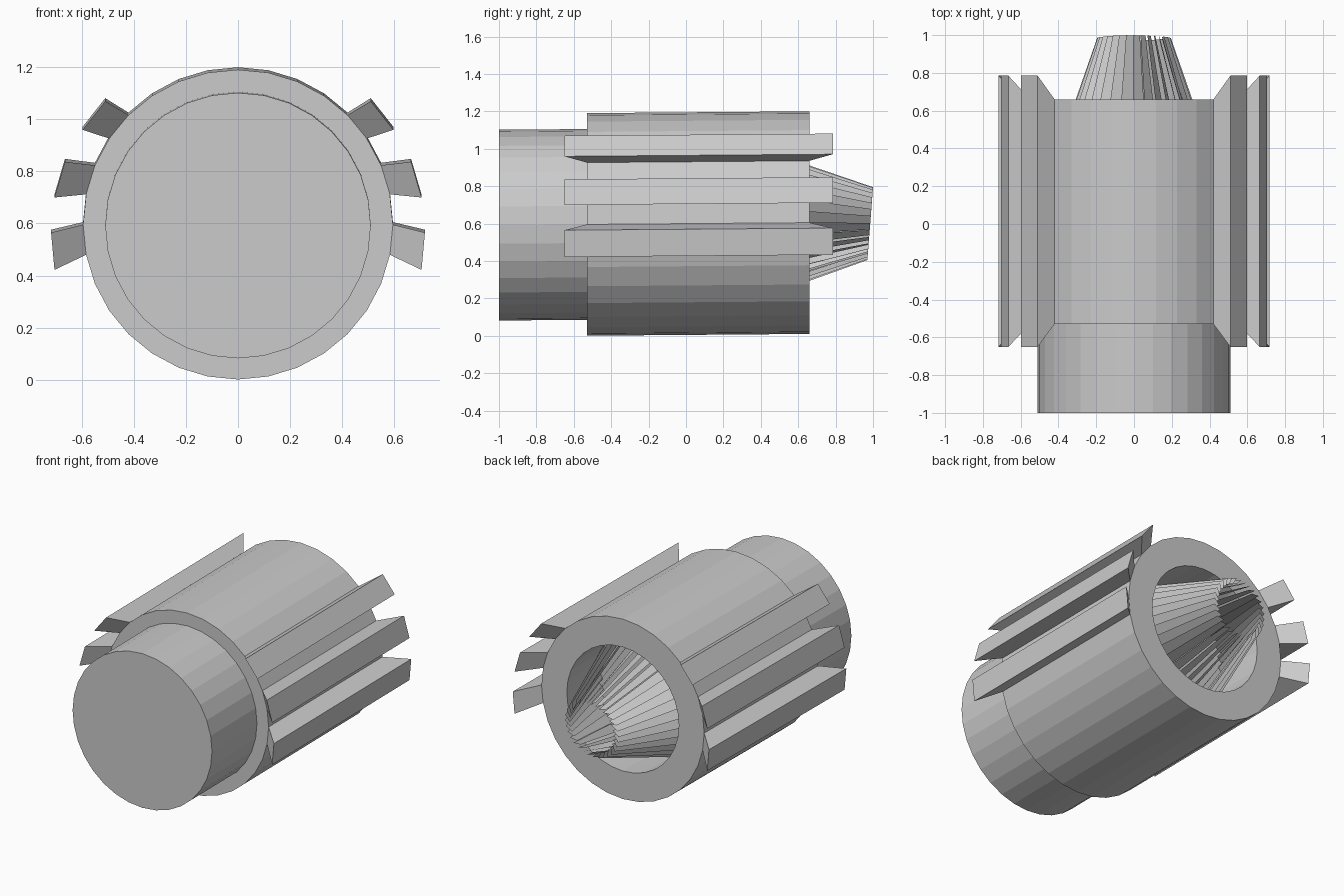
import bpy, bmesh
from math import sin, cos, pi

if "Cube" in bpy.data.objects:
    bpy.data.objects.remove(bpy.data.objects["Cube"])

SIDES = 32
CZ = 0.6          # height of the main axis
TILT = 0.008      # tiny upward slope of the axis towards the back


def place(x, y, z):
    return (x, y, CZ + z + TILT * y)


def make_object(name, bm, fix_normals=True):
    if fix_normals:
        bmesh.ops.recalc_face_normals(bm, faces=bm.faces[:])
    mesh = bpy.data.meshes.new(name)
    bm.to_mesh(mesh)
    bm.free()
    obj = bpy.data.objects.new(name, mesh)
    bpy.context.collection.objects.link(obj)
    return obj


def lathe_y(name, profile):
    """Turn (radius, y) points around the long axis and cap both ends."""
    bm = bmesh.new()
    rings = []
    for r, y in profile:
        rings.append([bm.verts.new(place(r * cos(2 * pi * i / SIDES), y,
                                         r * sin(2 * pi * i / SIDES)))
                      for i in range(SIDES)])
    for a, b in zip(rings, rings[1:]):
        for i in range(SIDES):
            j = (i + 1) % SIDES
            bm.faces.new((a[i], a[j], b[j], b[i]))
    bm.faces.new(rings[0])
    bm.faces.new(rings[-1])
    return make_object(name, bm)


# Stepped drum with a recessed rear opening
lathe_y("engine_body", [(0.51, -1.0), (0.51, -0.53), (0.595, -0.53),
                        (0.595, 0.66), (0.41, 0.66), (0.41, 0.37)])


# Side fins: flared blocks growing out of single facets of the drum
def fin(name, facet, outer):
    bm = bmesh.new()
    inner = [(0.595 * cos(k * 2 * pi / SIDES), 0.595 * sin(k * 2 * pi / SIDES))
             for k in (facet, facet - 1)]
    loops = []
    for pts, y0, y1 in ((inner, -0.53, 0.66), (outer, -0.65, 0.785)):
        (xa, za), (xb, zb) = pts
        loops.append([bm.verts.new(place(*p)) for p in
                      ((xa, y0, za), (xb, y0, zb), (xb, y1, zb), (xa, y1, za))])
    a, b = loops
    bm.faces.new(a)
    bm.faces.new(b)
    for i in range(4):
        j = (i + 1) % 4
        bm.faces.new((a[i], a[j], b[j], b[i]))
    obj = make_object(name, bm)
    obj.modifiers.new("mirror", 'MIRROR')


fin("upper_fins", 4, [(0.51, 0.475), (0.597, 0.365)])
fin("middle_fins", 2, [(0.665, 0.242), (0.705, 0.105)])
fin("lower_fins", 0, [(0.718, -0.03), (0.705, -0.173)])


# Exhaust nozzle: pinwheel of overlapping tapered slats
bm = bmesh.new()
step = 2 * pi / SIDES
for i in range(SIDES):
    t0, t1 = i * step, (i + 1.1) * step

    def corner(r, y, t, slope):
        z = r * sin(t)
        return bm.verts.new((r * cos(t), y + slope * z, CZ + z))

    bm.faces.new((corner(0.35, 0.37, t0, 0), corner(0.41, 0.37, t1, 0),
                  corner(0.195, 0.985, t1, 0.078), corner(0.16, 0.985, t0, 0.078)))
make_object("exhaust_slats", bm, False)
